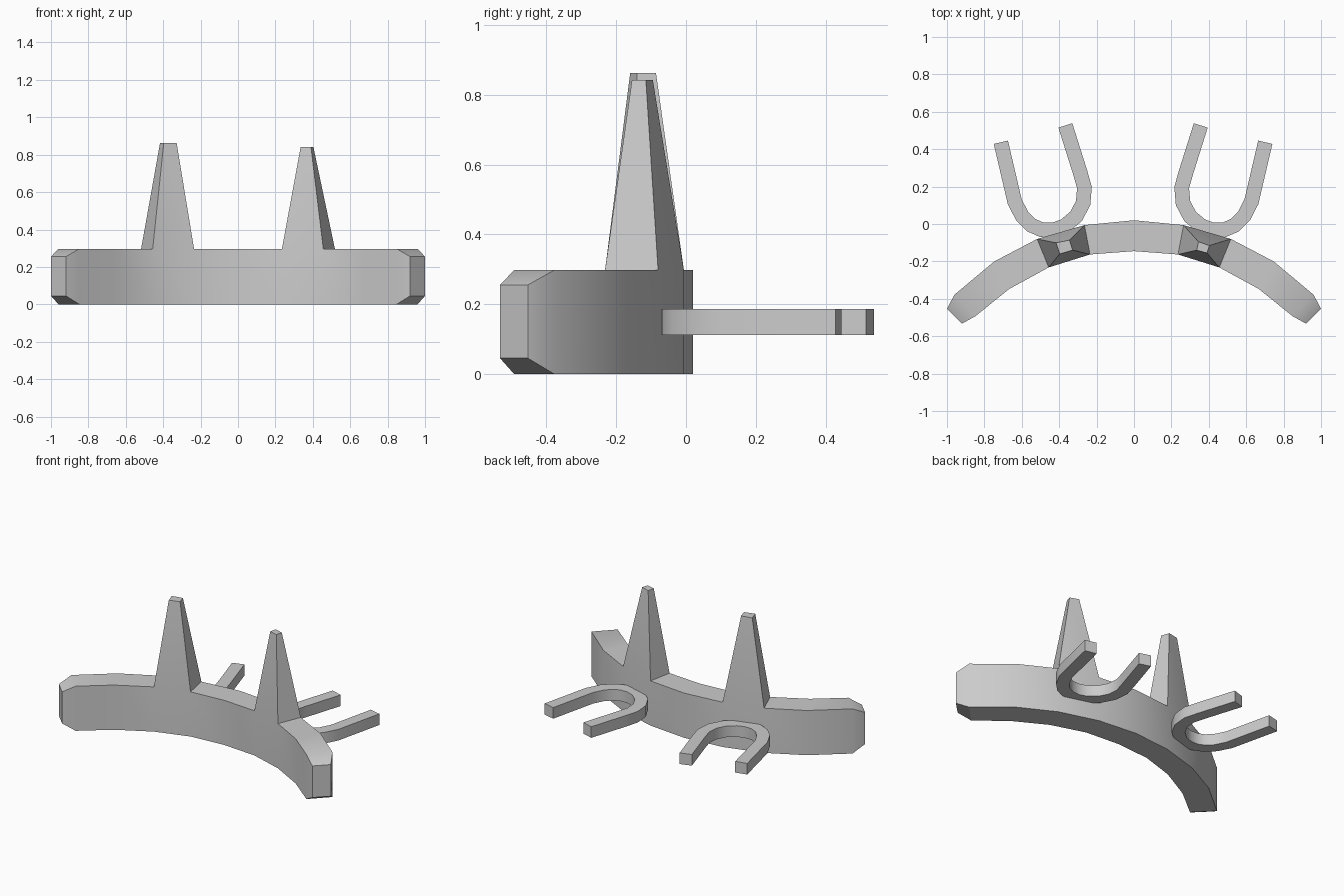
import bpy, bmesh
from mathutils import Vector

if "Cube" in bpy.data.objects:
    bpy.data.objects.remove(bpy.data.objects["Cube"])


def finish(bm, name):
    bmesh.ops.recalc_face_normals(bm, faces=bm.faces)
    me = bpy.data.meshes.new(name)
    bm.to_mesh(me)
    bm.free()
    ob = bpy.data.objects.new(name, me)
    bpy.context.collection.objects.link(ob)
    bpy.ops.object.select_all(action='DESELECT')
    bpy.context.view_layer.objects.active = ob
    ob.select_set(True)
    bpy.ops.object.shade_smooth_by_angle(angle=0.5)
    return ob


def loft(bm, sections):
    """Join four-cornered sections; returns the rings of vertices."""
    rings = [[bm.verts.new(c) for c in s] for s in sections]
    for a, b in zip(rings, rings[1:]):
        for i in range(4):
            j = (i + 1) % 4
            bm.faces.new((a[i], a[j], b[j], b[i]))
    bm.faces.new(rings[0])
    bm.faces.new(rings[-1])
    return rings


def section(front, back, z0, z1):
    return [(*front, z0), (*back, z0), (*back, z1), (*front, z1)]


# Curved bar: front and back plan points and heights, from the middle outwards
H = 0.297
half = [((0, -0.145), (0, 0.02), 0, H),
        ((0.235, -0.163), (0.265, -0.006), 0, H),
        ((0.456, -0.232), (0.518, -0.08), 0, H),
        ((0.668, -0.348), (0.747, -0.2), 0, H),
        ((0.848, -0.493), (0.96, -0.378), 0, H),
        ((0.92, -0.533), (1.0, -0.453), 0.045, 0.255)]
mirrored = [((-f[0], f[1]), (-b[0], b[1]), lo, hi) for f, b, lo, hi in half[:0:-1]]
bm = bmesh.new()
rings = loft(bm, [section(*s) for s in mirrored + half])

# Tapered spikes grow from one top panel on each side
mid = len(half) - 1
left_tip = [(-0.397, -0.16), (-0.417, -0.10), (-0.345, -0.086), (-0.328, -0.14)]
right_tip = [(0.335, -0.14), (0.345, -0.095), (0.403, -0.115), (0.39, -0.155)]
for a, tip, z in ((mid - 2, left_tip, 0.862), (mid + 1, right_tip, 0.842)):
    r, s = rings[a], rings[a + 1]
    base = [r[3], r[2], s[2], s[3]]
    bm.faces.remove(bm.faces.get(base))
    top = [bm.verts.new((*p, z)) for p in tip]
    for i in range(4):
        j = (i + 1) % 4
        bm.faces.new((base[i], base[j], top[j], top[i]))
    bm.faces.new(top)
finish(bm, "curved_bar_with_spikes")

# U-shaped clips: flat strip swept along a centreline with mitred corners
path = [(-.712, .437), (-.638, .12), (-.598, .042), (-.55, -.006), (-.495, -.03),
        (-.43, -.032), (-.37, -.01), (-.31, .04), (-.272, .112), (-.265, .195),
        (-.288, .276), (-.367, .527)]


def clip(name, sign, shift):
    pts = [Vector((sign * x + shift, y)) for x, y in path]
    dirs = [(b - a).normalized() for a, b in zip(pts, pts[1:])]
    secs = []
    for i, p in enumerate(pts):
        d0, d1 = dirs[max(i - 1, 0)], dirs[min(i, len(dirs) - 1)]
        t = (d0 + d1).normalized()
        n = Vector((-t.y, t.x)) * (0.039 / t.dot(d0))
        secs.append(section(p - n, p + n, 0.112, 0.186))
    bm = bmesh.new()
    loft(bm, secs)
    finish(bm, name)


clip("left_clip", 1, 0)
clip("right_clip", -1, -0.01)
